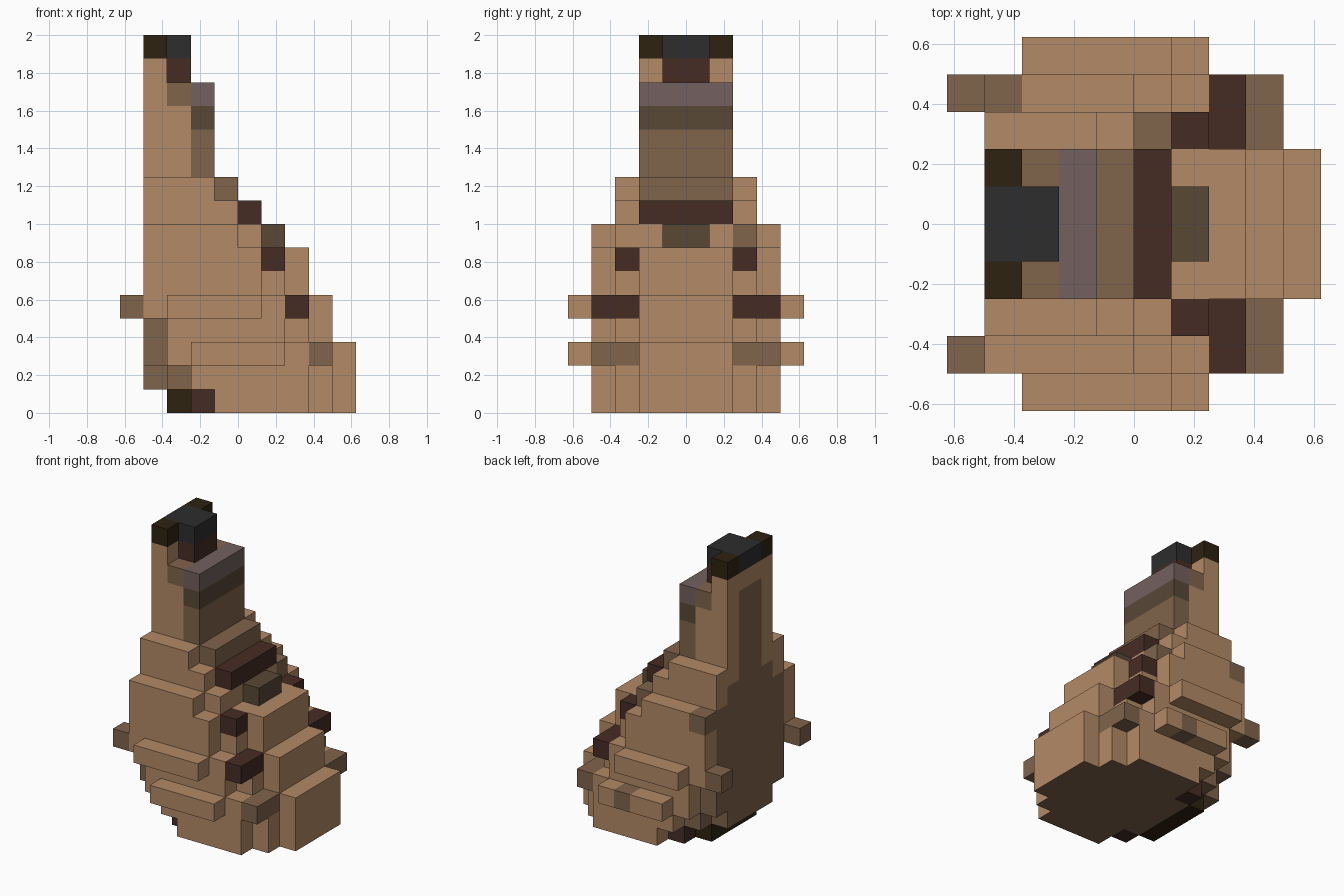
import bpy
import bmesh
import math
from mathutils import Vector

cube = bpy.data.objects.get("Cube")
if cube:
    bpy.data.objects.remove(cube, do_unlink=True)

U = 0.125  # size of one block

# Colours (sRGB bytes turned into linear values)
COLOURS = {
    "tan": (179, 138, 102), "brown": (128, 100, 75), "dark_brown": (70, 44, 36),
    "olive_brown": (88, 72, 54), "olive_black": (46, 34, 17),
    "charcoal": (45, 45, 46), "mauve_grey": (115, 96, 94),
}


def linear(c):
    c /= 255
    return c / 12.92 if c <= 0.04045 else ((c + 0.055) / 1.055) ** 2.4


materials = []
for name, rgb in COLOURS.items():
    mat = bpy.data.materials.new(name)
    mat.use_nodes = True
    col = tuple(linear(c) for c in rgb) + (1.0,)
    mat.diffuse_color = col
    bsdf = mat.node_tree.nodes["Principled BSDF"]
    bsdf.inputs["Base Color"].default_value = col
    bsdf.inputs["Roughness"].default_value = 0.9
    materials.append(mat)
INDEX = {n: i for i, n in enumerate(COLOURS)}

# Each layer lists x spans for the rows going outward from the middle, in blocks
NECK = [(-4, -1), (-4, -1)]
WAIST = [(-4, 3), (-4, 3), (-4, 2), (-4, 1)]
TIP = [(-4, -2), (-4, -3)]
LAYERS = [
    [(-3, 5), (-3, 5), (-2, 4), (-1, 3)],
    [(-4, 5), (-4, 5), (-3, 4), (-2, 3)],
    [(-4, 5), (-4, 5), (-4, 4), (-3, 4), (-2, 2)],
    [(-4, 4), (-4, 4), (-4, 3), (-3, 2)],
    [(-4, 4), (-4, 4), (-4, 3), (-5, 3), (-3, 1)],
    WAIST, WAIST,
    [(-4, 2), (-4, 1), (-4, 1), (-4, 0)],
    [(-4, 1), (-4, 1), (-4, 0)],
    [(-4, 0), (-4, 0), (-4, -1)],
    NECK, NECK, NECK, NECK, TIP, TIP,
]

# Colour rules: colour, x blocks, rows from the middle, layers (inclusive)
RULES = [
    ("brown", (-4, -4), (0, 2), (2, 7)),       # flat back
    ("brown", (-4, -4), (0, 1), (8, 8)),
    ("brown", (-4, -4), (0, 0), (9, 13)),
    ("brown", (-5, -5), (3, 3), (4, 4)),       # back knobs
    ("brown", (-4, -3), (0, 3), (1, 1)),       # lower rear edge
    ("olive_black", (-3, -3), (0, 1), (0, 0)),
    ("dark_brown", (-2, -2), (2, 2), (0, 0)),
    ("brown", (3, 3), (2, 3), (2, 2)),         # steps down the sloping side
    ("dark_brown", (2, 2), (2, 3), (4, 4)),
    ("dark_brown", (1, 1), (2, 2), (6, 6)),
    ("olive_brown", (1, 1), (0, 0), (7, 7)),
    ("dark_brown", (0, 0), (0, 1), (8, 8)),
    ("brown", (-1, -1), (0, 1), (9, 9)),
    ("brown", (-2, -2), (0, 1), (10, 11)),     # neck bands
    ("olive_brown", (-2, -2), (0, 1), (12, 12)),
    ("mauve_grey", (-2, -2), (0, 1), (13, 13)),
    ("brown", (-3, -3), (0, 1), (13, 13)),
    ("dark_brown", (-3, -3), (0, 0), (14, 14)),
    ("olive_black", (-4, -4), (1, 1), (15, 15)),
    ("charcoal", (-4, -3), (0, 0), (15, 15)),
]

blocks = {}
for k, rows in enumerate(LAYERS):
    for row, (x0, x1) in enumerate(rows):
        for i in range(x0, x1):
            colour = "tan"
            for name, xs, rs, ks in RULES:
                if xs[0] <= i <= xs[1] and rs[0] <= row <= rs[1] and ks[0] <= k <= ks[1]:
                    colour = name
            for j in (row, -row - 1):
                blocks[(i, j, k)] = colour

# Single patches on the far side only
for key in ((0, 4, 2), (0, 2, 7), (-4, 3, 7)):
    blocks[key] = "brown"

AXES = [Vector(v) for v in
        ((1, 0, 0), (-1, 0, 0), (0, 1, 0), (0, -1, 0), (0, 0, 1), (0, 0, -1))]


def build_part(name, k0, k1):
    """Skin the outer faces of the blocks in layers k0 to k1 - 1."""
    bm = bmesh.new()
    for (i, j, k), colour in blocks.items():
        if not k0 <= k < k1:
            continue
        centre = Vector((i + 0.5, j + 0.5, k + 0.5))
        for n in AXES:
            if (i + int(n.x), j + int(n.y), k + int(n.z)) in blocks:
                continue
            a = Vector((n.y, n.z, n.x))
            b = n.cross(a)
            corners = [centre + (n + a * s + b * t) * 0.5
                       for s, t in ((-1, -1), (1, -1), (1, 1), (-1, 1))]
            face = bm.faces.new([bm.verts.new(c * U) for c in corners])
            under = k == 0 and n.z < 0 and colour == "tan"
            face.material_index = INDEX["brown" if under else colour]
    # Join blocks and merge flat areas of one colour
    bmesh.ops.remove_doubles(bm, verts=bm.verts[:], dist=0.001)
    bmesh.ops.dissolve_limit(bm, angle_limit=math.radians(1), verts=bm.verts[:],
                             edges=bm.edges[:], delimit={'MATERIAL'})
    mesh = bpy.data.meshes.new(name)
    bm.to_mesh(mesh)
    bm.free()
    for mat in materials:
        mesh.materials.append(mat)
    obj = bpy.data.objects.new(name, mesh)
    bpy.context.collection.objects.link(obj)


build_part("base", 0, 2)
build_part("lower_body", 2, 5)
build_part("upper_body", 5, 8)
build_part("shoulder", 8, 10)
build_part("neck", 10, 14)
build_part("stem_tip", 14, 16)
